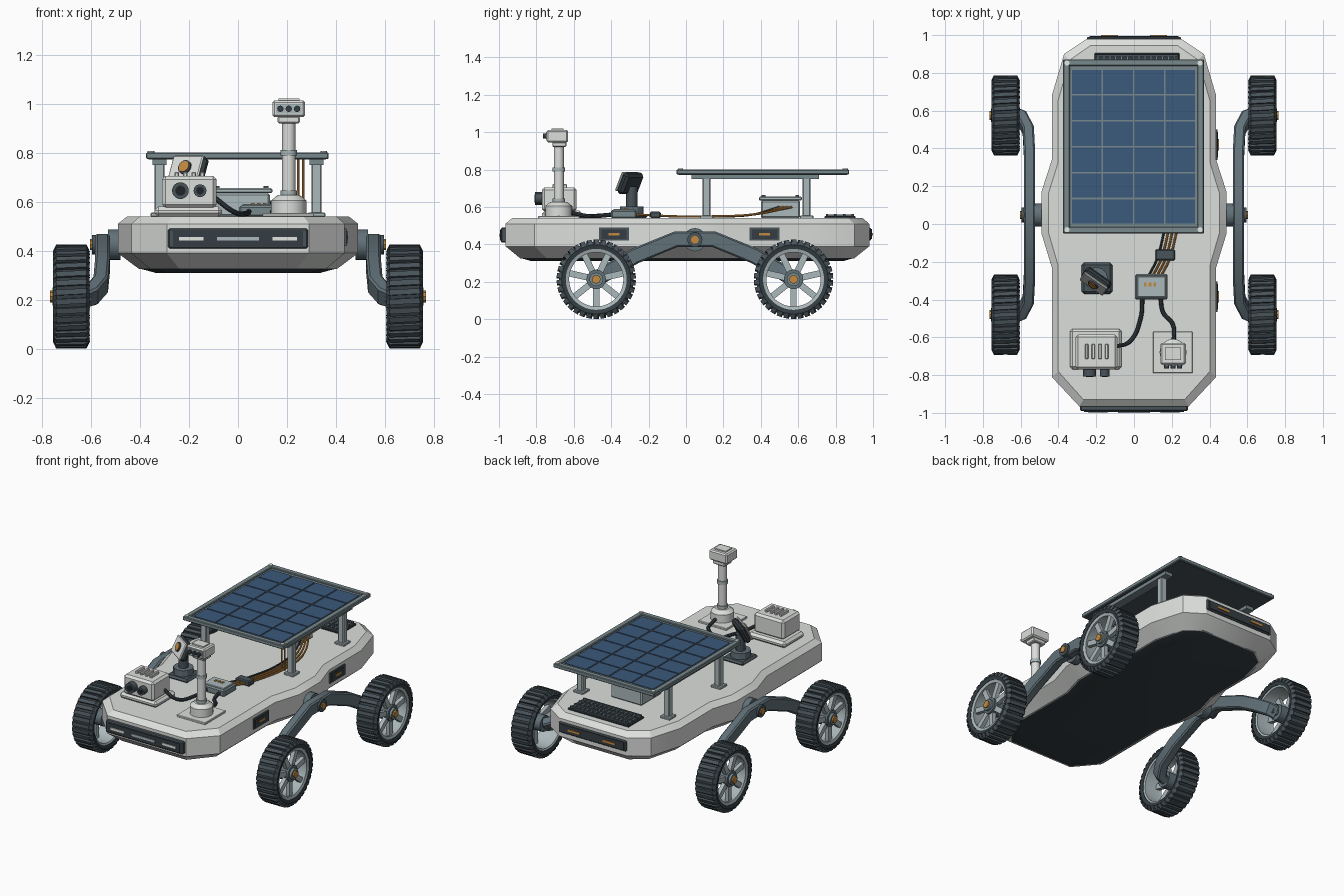
import bpy, bmesh
from math import radians, pi, cos, sin
from mathutils import Matrix, Vector

old = bpy.data.objects.get("Cube")
if old:
    bpy.data.objects.remove(old)


def material(name, r, g, b):
    m = bpy.data.materials.new(name)
    m.use_nodes = True
    m.diffuse_color = (r, g, b, 1)
    m.node_tree.nodes["Principled BSDF"].inputs["Base Color"].default_value = (r, g, b, 1)
    return m


HULL = material("hull_grey", 0.72, 0.74, 0.72)
STEEL = material("pale_steel", 0.41, 0.48, 0.5)
FRAME = material("frame_grey", 0.19, 0.25, 0.27)
SLATE = material("slate", 0.12, 0.165, 0.19)
GRAPHITE = material("graphite", 0.065, 0.088, 0.102)
CHARCOAL = material("charcoal", 0.035, 0.048, 0.056)
BLACK = material("near_black", 0.014, 0.018, 0.022)
BLUE = material("cell_blue", 0.044, 0.1, 0.2)
ORANGE = material("amber", 0.55, 0.25, 0.05)
LAMP = material("lamp_white", 0.78, 0.8, 0.76)
made = []


def finish(name, bm, mat):
    bmesh.ops.recalc_face_normals(bm, faces=bm.faces)
    me = bpy.data.meshes.new(name)
    bm.to_mesh(me)
    bm.free()
    me.materials.append(mat)
    ob = bpy.data.objects.new(name, me)
    bpy.context.collection.objects.link(ob)
    made.append(ob)
    return ob


def boxes(name, mat, spans, bevel=0.0):
    """Boxes given as x, y and z ranges, joined in one object."""
    bm = bmesh.new()
    for x0, x1, y0, y1, z0, z1 in spans:
        at = Matrix.Translation(((x0 + x1) / 2, (y0 + y1) / 2, (z0 + z1) / 2))
        bmesh.ops.create_cube(bm, size=1, matrix=at @ Matrix.Diagonal((x1 - x0, y1 - y0, z1 - z0, 1)))
    if bevel:
        bmesh.ops.bevel(bm, geom=bm.edges[:], offset=bevel, segments=1, affect='EDGES')
    return finish(name, bm, mat)


AXES = {"x": Matrix.Rotation(pi / 2, 4, 'Y'), "y": Matrix.Rotation(pi / 2, 4, 'X'), "z": Matrix()}


def cylinders(name, mat, radius, depth, places, axis="z", seg=24, top=None):
    bm = bmesh.new()
    for p in places:
        bmesh.ops.create_cone(bm, cap_ends=True, segments=seg, radius1=radius, depth=depth,
                              radius2=radius if top is None else top,
                              matrix=Matrix.Translation(p) @ AXES[axis])
    return finish(name, bm, mat)


def loft(bm, rings, close=False, caps=True):
    """Bridge matching vertex rings."""
    vs = [[bm.verts.new(p) for p in r] for r in rings]
    n = len(vs[0])
    for a, b in zip(vs, vs[1:] + (vs[:1] if close else [])):
        for i in range(n):
            bm.faces.new((a[i], a[(i + 1) % n], b[(i + 1) % n], b[i]))
    if caps:
        bm.faces.new(vs[0])
        bm.faces.new(vs[-1])


def lathe(name, mat, profile, seg=48):
    """Closed (x, radius) profile turned around the x axis."""
    bm = bmesh.new()
    loft(bm, [[(x, r * cos(t), r * sin(t)) for x, r in profile]
              for t in (2 * pi * i / seg for i in range(seg))], close=True, caps=False)
    return finish(name, bm, mat)


def cable(name, mat, points, radius):
    cu = bpy.data.curves.new(name, 'CURVE')
    cu.dimensions = '3D'
    cu.bevel_depth, cu.bevel_resolution, cu.resolution_u = radius, 2, 6
    sp = cu.splines.new('BEZIER')
    sp.bezier_points.add(len(points) - 1)
    for bp, p in zip(sp.bezier_points, points):
        bp.co = p
        bp.handle_left_type = bp.handle_right_type = 'AUTO'
    cu.materials.append(mat)
    tmp = bpy.data.objects.new(name + "_path", cu)
    bpy.context.collection.objects.link(tmp)
    dg = bpy.context.evaluated_depsgraph_get()
    me = bpy.data.meshes.new_from_object(tmp.evaluated_get(dg))
    bpy.data.objects.remove(tmp)
    ob = bpy.data.objects.new(name, me)
    bpy.context.collection.objects.link(ob)
    made.append(ob)


# Hull: mirrored outline lofted through inset levels, dark belly below
half = [(0.29, -0.965), (0.435, -0.81), (0.435, -0.23), (0.49, -0.05), (0.49, 0.17),
        (0.435, 0.34), (0.435, 0.68), (0.37, 0.9), (0.25, 0.98)]
outline = half + [(-x, y) for x, y in reversed(half)]


def level(z, d):
    return [(x * (1 - d / 0.45), y * (1 - d / 0.97), z) for x, y in outline]


bm = bmesh.new()
loft(bm, [level(0.54, 0.035), level(0.51, 0), level(0.39, 0), level(0.325, 0.08)])
finish("hull", bm, HULL)
bm = bmesh.new()
loft(bm, [level(0.335, 0.075), level(0.328, 0.079), level(0.31, 0.14)])
finish("belly_pan", bm, CHARCOAL)

# Light bars at front, rear and side
boxes("front_bar", GRAPHITE, [(-0.285, 0.285, -0.99, -0.95, 0.41, 0.49)], 0.006)
boxes("front_bar_face", CHARCOAL, [(-0.265, 0.265, -0.995, -0.98, 0.42, 0.48)])
boxes("front_lamps", LAMP, [(s - 0.05, s + 0.05, -1, -0.99, 0.441, 0.456) for s in (-0.19, 0.19)])
boxes("front_centre_lamp", STEEL, [(-0.085, 0.085, -1, -0.99, 0.441, 0.456)])
boxes("rear_bar", GRAPHITE, [(-0.25, 0.25, 0.96, 0.99, 0.42, 0.49)], 0.006)
boxes("rear_bar_face", CHARCOAL, [(-0.235, 0.235, 0.98, 0.995, 0.428, 0.482)])
boxes("rear_lamps", ORANGE, [(s - 0.045, s + 0.045, 0.99, 1, 0.448, 0.462) for s in (-0.13, 0.13)])
sides = (-0.385, 0.42)
boxes("side_lamp_bodies", GRAPHITE, [(0.42, 0.443, y - 0.08, y + 0.08, 0.42, 0.49) for y in sides])
boxes("side_lamp_faces", CHARCOAL, [(0.43, 0.446, y - 0.068, y + 0.068, 0.43, 0.48) for y in sides])
boxes("side_lamps", ORANGE, [(0.44, 0.449, y - 0.03, y + 0.03, 0.448, 0.462) for y in sides])

# Wheel parts around the origin, outer side towards +x
wheel = [
    lathe("tyre", CHARCOAL, [(-0.075, 0.185), (-0.06, 0.2), (0.06, 0.2), (0.075, 0.185),
                             (0.07, 0.163), (-0.07, 0.163)]),
    lathe("rim", STEEL, [(-0.068, 0.165), (0.068, 0.165), (0.062, 0.145), (0.03, 0.152), (-0.062, 0.152)]),
    cylinders("hub", SLATE, 0.052, 0.1, [(0.01, 0, 0)], "x"),
    cylinders("hub_cap", FRAME, 0.036, 0.02, [(0.066, 0, 0)], "x"),
    cylinders("hub_bolt", ORANGE, 0.024, 0.016, [(0.078, 0, 0)], "x", 8),
]
bm = bmesh.new()
for i in range(34):
    lug = bmesh.ops.create_cube(bm, size=1)["verts"]
    for v in lug:
        v.co.x *= 0.82 if v.co.z > 0 else 1
    spot = Matrix.Rotation(2 * pi * i / 34, 4, 'X') @ Matrix.Translation((0, 0, 0.198))
    bmesh.ops.transform(bm, verts=lug, matrix=spot @ Matrix.Rotation(radians(3), 4, 'Z')
                        @ Matrix.Diagonal((0.15, 0.023, 0.028, 1)))
wheel.append(finish("tread", bm, GRAPHITE))
bm = bmesh.new()
for i in range(7):
    spot = Matrix.Rotation(pi + 2 * pi * i / 7, 4, 'X') @ Matrix.Translation((0.035, 0, 0.097))
    bmesh.ops.create_cube(bm, size=1, matrix=spot @ Matrix.Diagonal((0.026, 0.034, 0.12, 1)))
wheel.append(finish("spokes", bm, STEEL))

MID, REACH, AXLE = 0.0475, 0.5275, 0.213
for side, end, label in ((1, -1, "left_front"), (1, 1, "left_rear"), (-1, -1, "right_front"), (-1, 1, "right_rear")):
    for part in wheel:
        copy = bpy.data.objects.new(label + "_" + part.name, part.data)
        copy.location = (side * 0.68, MID + end * REACH, AXLE)
        copy.rotation_euler.z = 0 if side > 0 else pi
        bpy.context.collection.objects.link(copy)
        made.append(copy)
for part in wheel:
    made.remove(part)
    bpy.data.objects.remove(part)

# Rocker arms: swept beam with chamfered section, mirrored about the pivot
reach = [(0.635, 0.528, 0.21), (0.595, 0.515, 0.222), (0.56, 0.45, 0.262), (0.553, 0.32, 0.338), (0.553, 0.1, 0.428)]
path = [Vector((x, MID - d, z)) for x, d, z in reach] + [Vector((x, MID + d, z)) for x, d, z in reversed(reach)]
for side, label in ((1, "left"), (-1, "right")):
    bm = bmesh.new()
    rings = []
    for i, p in enumerate(path):
        t = (path[min(i + 1, len(path) - 1)] - path[max(i - 1, 0)]).normalized()
        up = Vector((0, -t.z, t.y)).normalized() * 0.042
        out = up.cross(t).normalized() * 0.03
        rings.append([((q := p + a * up + b * out).x * side, q.y, q.z) for a, b in
                      ((1, 0.7), (0.8, 1), (-0.8, 1), (-1, 0.7), (-1, -0.7), (-0.8, -1), (0.8, -1), (1, -0.7))])
    loft(bm, rings)
    finish(label + "_rocker_arm", bm, SLATE)
    cylinders(label + "_pivot_mount", SLATE, 0.062, 0.05, [(side * 0.505, MID, 0.425)], "x")
    cylinders(label + "_pivot_hub", GRAPHITE, 0.04, 0.12, [(side * 0.535, MID, 0.425)], "x")
    cylinders(label + "_pivot_bolt", ORANGE, 0.022, 0.012, [(side * 0.597, MID, 0.425)], "x", 8)
    cylinders(label + "_axles", SLATE, 0.024, 0.06, [(side * 0.63, MID + e * REACH, AXLE) for e in (-1, 1)], "x")

# Solar panel: dark back, raised frame, grid of cells, corner bolts
X0, X1, Y0, Y1 = -0.375, 0.37, -0.05, 0.872
boxes("panel_back", GRAPHITE, [(X0 + 0.01, X1 - 0.01, Y0 + 0.01, Y1 - 0.01, 0.772, 0.78)])
boxes("panel_bed", FRAME, [(X0 + 0.01, X1 - 0.01, Y0 + 0.01, Y1 - 0.01, 0.779, 0.79)])
boxes("panel_frame", FRAME, [(X0, X0 + 0.035, Y0, Y1, 0.774, 0.8), (X1 - 0.035, X1, Y0, Y1, 0.774, 0.8),
                             (X0, X1, Y0, Y0 + 0.035, 0.774, 0.8), (X0, X1, Y1 - 0.035, Y1, 0.774, 0.8)], 0.004)
PX, PY = 0.165, 0.137
boxes("panel_cells", BLUE, [(x, x + PX - 0.008, y, y + PY - 0.008, 0.788, 0.794)
                            for x in (i * PX - 0.328 for i in range(4)) for y in (j * PY + 0.002 for j in range(6))])
cylinders("panel_bolts", LAMP, 0.014, 0.008, [(x, y, 0.802) for x in (X0 + 0.02, X1 - 0.02)
                                             for y in (Y0 + 0.02, Y1 - 0.02)], seg=8)

# Panel stand
posts = [(x, y) for x in (-0.32, 0.32) for y in (0.11, 0.645)]
boxes("panel_posts", STEEL, [(x - 0.021, x + 0.021, y - 0.021, y + 0.021, 0.54, 0.76) for x, y in posts], 0.005)
boxes("post_feet", STEEL, [(x - 0.036, x + 0.036, y - 0.036, y + 0.036, 0.538, 0.555) for x, y in posts], 0.004)
boxes("panel_rails", FRAME, [(x - 0.028, x + 0.028, 0.03, 0.71, 0.75, 0.775) for x in (-0.32, 0.32)])

# Battery box and rear vent
boxes("battery_box", STEEL, [(-0.1, 0.13, 0.4, 0.61, 0.54, 0.635)], 0.008)
boxes("battery_lid", STEEL, [(-0.11, 0.14, 0.39, 0.62, 0.635, 0.655)], 0.005)
cylinders("lid_bolts", FRAME, 0.01, 0.012, [(x, y, 0.658) for x in (-0.085, 0.115) for y in (0.415, 0.595)], seg=8)
boxes("vent_base", CHARCOAL, [(-0.21, 0.24, 0.74, 0.905, 0.538, 0.552)], 0.004)
boxes("vent_fins", FRAME, [(x, x + 0.01, 0.752, 0.893, 0.55, 0.56) for x in (i * 0.031 - 0.195 for i in range(14))])
boxes("vent_bars", GRAPHITE, [(-0.2, 0.23, y, y + 0.012, 0.55, 0.563) for y in (0.748, 0.792, 0.84, 0.885)])

# Camera mast
MX, MY = 0.207, -0.68
boxes("mast_plate", HULL, [(0.1, 0.31, -0.79, -0.57, 0.538, 0.553)], 0.003)
cylinders("mast_base", HULL, 0.072, 0.055, [(MX, MY, 0.578)], seg=16)
cylinders("mast_base_taper", HULL, 0.072, 0.022, [(MX, MY, 0.616)], seg=16, top=0.045)
cylinders("mast_column", HULL, 0.027, 0.33, [(MX, MY, 0.77)])
cylinders("mast_collars", STEEL, 0.033, 0.022, [(MX, MY, z) for z in (0.635, 0.8)])
boxes("mast_neck", HULL, [(MX - 0.045, MX + 0.045, MY - 0.035, MY + 0.04, 0.92, 0.948)], 0.005)
boxes("mast_head", HULL, [(0.14, 0.274, -0.745, -0.63, 0.945, 1.012)], 0.008)
boxes("mast_head_cap", HULL, [(0.165, 0.25, -0.72, -0.655, 1.01, 1.02)])
boxes("mast_face", STEEL, [(0.155, 0.259, -0.749, -0.74, 0.96, 0.998)])
cylinders("mast_lenses", CHARCOAL, 0.013, 0.025, [(MX + d, -0.753, 0.979) for d in (-0.034, 0, 0.034)], "y", 12)

# Twin lens instrument box
boxes("instrument_plinth", HULL, [(-0.34, -0.065, -0.77, -0.555, 0.538, 0.58)], 0.015)
boxes("instrument_box", HULL, [(-0.31, -0.087, -0.77, -0.585, 0.575, 0.705)], 0.014)
boxes("instrument_ribs", HULL, [(x - 0.009, x + 0.009, -0.715, -0.635, 0.7, 0.722)
                                for x in (-0.25, -0.215, -0.18, -0.145)], 0.004)
for label, x, r in (("wide", -0.235, 0.034), ("narrow", -0.155, 0.026)):
    cylinders(label + "_lens_barrel", GRAPHITE, r, 0.045, [(x, -0.785, 0.645)], "y")
    cylinders(label + "_lens_glass", BLACK, r * 0.6, 0.006, [(x, -0.807, 0.645)], "y")

# Tilted antenna on a pedestal
DX, DY = -0.2, -0.29
boxes("antenna_plate", GRAPHITE, [(-0.277, -0.115, -0.37, -0.205, 0.538, 0.562)], 0.012)
cylinders("antenna_pedestal", SLATE, 0.062, 0.045, [(DX, DY, 0.58)], seg=12)
cylinders("antenna_stem", GRAPHITE, 0.03, 0.12, [(DX, DY, 0.65)], seg=12)
tilted = [boxes("antenna_back", CHARCOAL, [(-0.08, 0.08, -0.012, 0.03, -0.058, 0.062)], 0.014),
          boxes("antenna_face", HULL, [(-0.075, 0.075, -0.022, -0.01, -0.054, 0.058)], 0.005),
          cylinders("antenna_ring", GRAPHITE, 0.03, 0.01, [(0, -0.024, 0.003)], "y", 16),
          cylinders("antenna_lens", ORANGE, 0.024, 0.016, [(0, -0.025, 0.003)], "y", 12)]
for ob in tilted:
    ob.location = (DX - 0.005, DY - 0.015, 0.728)
    ob.rotation_euler = (radians(-25), 0, radians(-35))

# Junction box, connector and cables
boxes("junction_box", FRAME, [(0.005, 0.178, -0.4, -0.265, 0.538, 0.585)], 0.008)
boxes("junction_lid", STEEL, [(0.017, 0.166, -0.388, -0.277, 0.58, 0.59)], 0.003)
boxes("junction_marks", ORANGE, [(x - 0.007, x + 0.007, -0.33, -0.31, 0.588, 0.594) for x in (0.06, 0.085, 0.11)])
boxes("connector", GRAPHITE, [(0.113, 0.217, -0.192, -0.135, 0.54, 0.575)], 0.006)
cable("instrument_cable", CHARCOAL, [(0.045, -0.39, 0.56), (0.035, -0.5, 0.552), (-0.02, -0.62, 0.56), (-0.1, -0.65, 0.62)], 0.011)
cable("mast_cable", CHARCOAL, [(0.14, -0.39, 0.56), (0.155, -0.47, 0.552), (0.205, -0.53, 0.552), (0.21, -0.63, 0.575)], 0.011)
for i in range(4):
    s = i * 0.022
    cable(f"supply_wire_{i}", ORANGE if i else CHARCOAL,
          [(0.08 + s, -0.27, 0.56), (0.12 + s, -0.19, 0.556), (0.155 + s, -0.06, 0.55),
           (0.19 + s, 0.15, 0.55), (0.17 + s, 0.36, 0.56), (0.13, 0.5 + s, 0.6)], 0.006)
for i in range(2):
    x = 0.245 + i * 0.022
    cable(f"panel_wire_{i}", ORANGE, [(x, 0.11, 0.55), (x, 0.11, 0.778)], 0.005)

# Smooth round parts, keep edges sharp
bpy.ops.object.select_all(action='DESELECT')
for ob in made:
    ob.select_set(True)
bpy.context.view_layer.objects.active = made[0]
bpy.ops.object.shade_smooth_by_angle(angle=radians(23))
